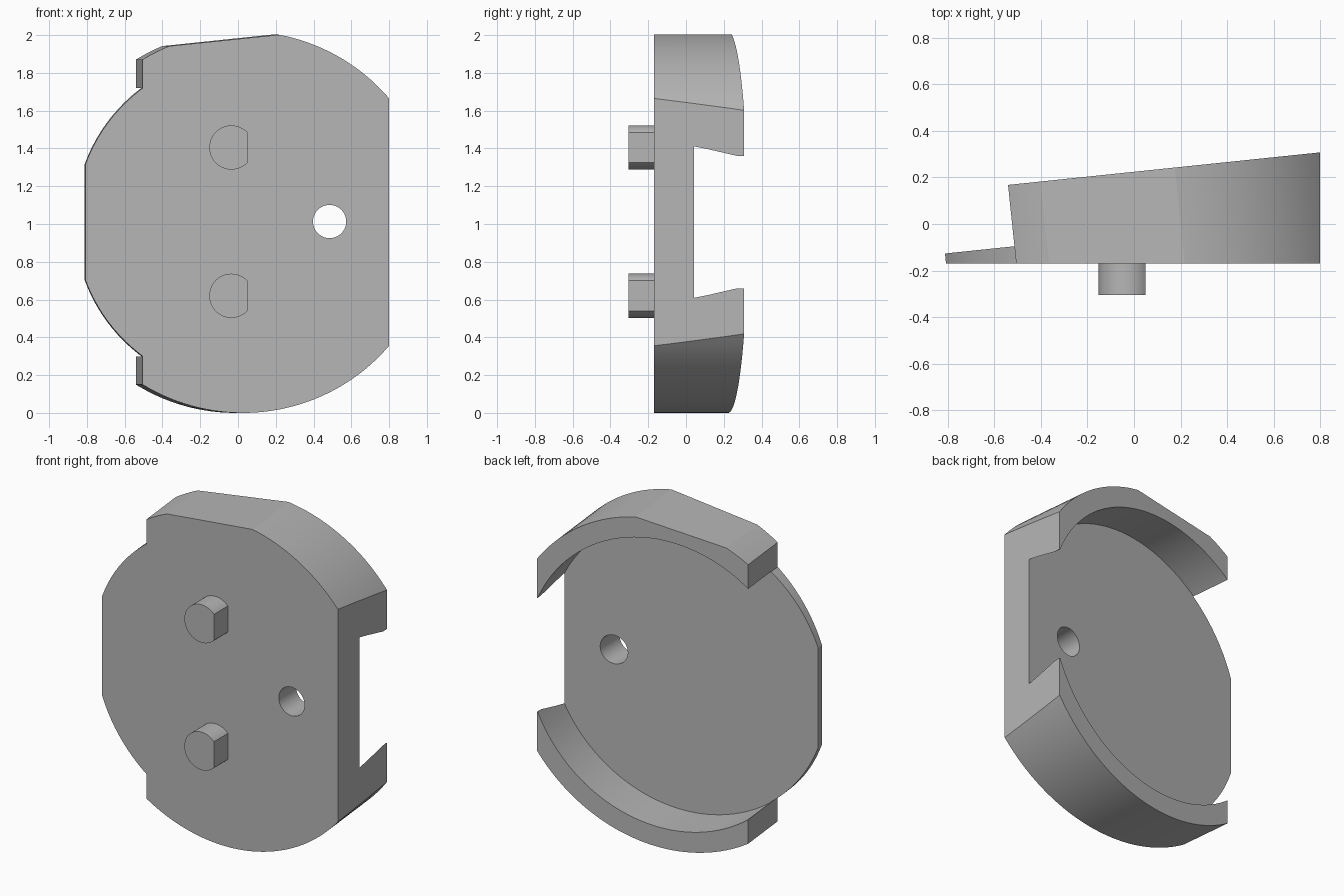
import bpy, bmesh
from math import sin, cos, tan, pi, radians, sqrt
from mathutils import Vector

if "Cube" in bpy.data.objects:
    bpy.data.objects.remove(bpy.data.objects["Cube"])

TILT = radians(5.95)                      # the back leans away from the front
U = Vector((cos(TILT), sin(TILT), 0))     # sideways along the tilted back
N = Vector((-sin(TILT), cos(TILT), 0))    # depth axis of the tilted back
FRONT, MID = -0.17, 1.01
ORIGIN = Vector((0.027, FRONT, MID))
FLOOR, BACK = 0.13, 0.395
OUTER, INNER = 1.01, 0.887

grey = bpy.data.materials.new("mid grey")
grey.use_nodes = True
grey.diffuse_color = (0.47, 0.47, 0.47, 1)
grey.node_tree.nodes["Principled BSDF"].inputs["Base Color"].default_value = grey.diffuse_color


def solid(name, near, far):
    """Closed prism between two matching outlines."""
    bm = bmesh.new()
    a = [bm.verts.new(p) for p in near]
    b = [bm.verts.new(p) for p in far]
    bm.faces.new(a)
    bm.faces.new(b[::-1])
    for i in range(len(a)):
        j = (i + 1) % len(a)
        bm.faces.new((a[j], a[i], b[i], b[j]))
    bmesh.ops.recalc_face_normals(bm, faces=bm.faces)
    mesh = bpy.data.meshes.new(name)
    bm.to_mesh(mesh)
    bm.free()
    mesh.materials.append(grey)
    obj = bpy.data.objects.new(name, mesh)
    bpy.context.collection.objects.link(obj)
    return obj


def tilted(name, outline, far, near=None):
    """Prism along the tilted axis; without near it starts on the upright front."""
    def place(u, z, t):
        return ORIGIN + U * u + N * (-u * tan(TILT) if t is None else t) + Vector((0, 0, z))
    return solid(name, [place(u, z, near) for u, z in outline],
                 [place(u, z, far) for u, z in outline])


def straight(name, outline, y0, y1):
    return solid(name, [(x, y0, z) for x, z in outline], [(x, y1, z) for x, z in outline])


def arc(r, start, end, n, cx=0, cz=0):
    return [(cx + r * cos(start + (end - start) * i / n),
             cz + r * sin(start + (end - start) * i / n)) for i in range(n + 1)]


def circle(r, n, cx=0, cz=0):
    return arc(r, 0, 2 * pi, n, cx, cz)[:-1]


def rect(x0, x1, z0, z1):
    return [(x0, z0), (x1, z0), (x1, z1), (x0, z1)]


def combine(target, other, operation):
    mod = target.modifiers.new(operation, "BOOLEAN")
    mod.operation, mod.object, mod.solver = operation, other, "EXACT"
    bpy.context.view_layer.objects.active = target
    bpy.ops.object.modifier_apply(modifier=mod.name)
    bpy.data.objects.remove(other)


def polar(x, r):
    """Angle of the upper point of a circle at sideways offset x."""
    return pi / 2 - Vector((x, sqrt(r * r - x * x))).angle_signed(Vector((0, 1))) * -1


# Outer drum: round with a slanted flat on top and a straight left end
def angle_at(x, r):
    from math import acos
    return acos(x / r)


left_end = angle_at(-0.53, OUTER)
drum = (arc(OUTER, -left_end, angle_at(0.19, OUTER), 90)
        + arc(OUTER, angle_at(-0.39, OUTER), left_end, 6))
holder = tilted("holder_body", drum, BACK)

# Thin base disc that reaches past the left end of the rim
side = angle_at(-0.83, INNER - 0.002)
disc = tilted("base_disc", arc(INNER - 0.002, -side, side, 100), FLOOR + 0.06)
combine(holder, disc, "UNION")

# Round pocket, rim opening, flat right side and through hole
cutters = [
    tilted("pocket_cutter", circle(INNER, 112), BACK + 0.3, FLOOR),
    tilted("opening_cutter", rect(0.4, 1.3, -0.351, 0.351), BACK + 0.3, FLOOR + 0.02),
    straight("side_cutter", rect(0.8, 1.5, -0.5, 2.5), -1, 1),
    straight("hole_cutter", circle(0.088, 40, 0.485, 1.013), -1, 1),
]
for cutter in cutters:
    cutter.hide_render = True
    combine(holder, cutter, "DIFFERENCE")

# Two D-shaped pegs on the front
pegs = []
flat = angle_at(0.085, 0.117)
for label, z in (("upper", 1.405), ("lower", 0.62)):
    outline = arc(0.117, flat, 2 * pi - flat, 36, -0.035, z)
    pegs.append(straight(label + "_peg", outline, -0.305, FRONT))

# Smooth curved walls, crisp edges
bpy.ops.object.select_all(action="DESELECT")
for obj in [holder] + pegs:
    obj.select_set(True)
bpy.context.view_layer.objects.active = holder
bpy.ops.object.shade_smooth_by_angle(angle=radians(12))
